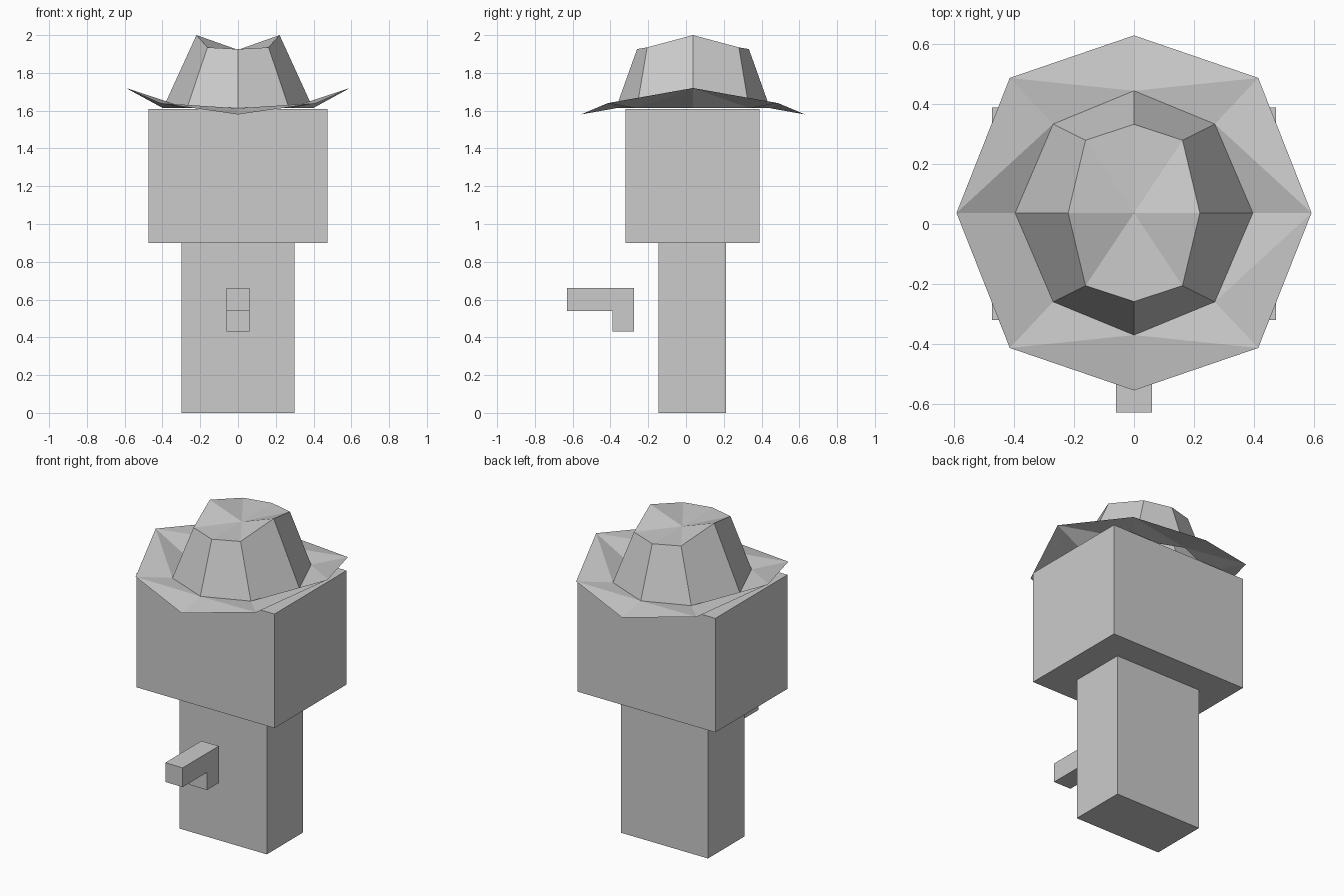
import bpy, bmesh

if "Cube" in bpy.data.objects:
    bpy.data.objects.remove(bpy.data.objects["Cube"])

CY = 0.037  # hat centre along y


def make(name, bm):
    bmesh.ops.recalc_face_normals(bm, faces=bm.faces)
    mesh = bpy.data.meshes.new(name)
    bm.to_mesh(mesh)
    bm.free()
    bpy.context.collection.objects.link(bpy.data.objects.new(name, mesh))


def prism(name, profile, half_width):
    """Extrude a (y, z) side profile symmetrically along x."""
    bm = bmesh.new()
    face = bm.faces.new([bm.verts.new((-half_width, y, z)) for y, z in profile])
    ext = bmesh.ops.extrude_face_region(bm, geom=[face])
    verts = [v for v in ext["geom"] if isinstance(v, bmesh.types.BMVert)]
    bmesh.ops.translate(bm, verts=verts, vec=(2 * half_width, 0, 0))
    make(name, bm)


def box(name, half_width, y0, y1, z0, z1):
    prism(name, [(y0, z0), (y1, z0), (y1, z1), (y0, z1)], half_width)


def ring(bm, side, diag, end):
    """Eight-sided ring mirrored in x and y from side, diagonal and end points."""
    (sx, sz), (dx, dy, dz), (ey, ez) = side, diag, end
    pts = [(sx, 0, sz), (dx, dy, dz), (0, ey, ez), (-dx, dy, dz),
           (-sx, 0, sz), (-dx, -dy, dz), (0, -ey, ez), (dx, -dy, dz)]
    return [bm.verts.new((x, y + CY, z)) for x, y, z in pts]


# Body and head blocks
box("body", 0.30, -0.145, 0.212, 0, 0.90)
box("head", 0.475, -0.32, 0.39, 0.90, 1.61)

# Floating L-shaped hand tool in front
prism("hand_tool", [(-0.63, 0.54), (-0.39, 0.54), (-0.39, 0.43),
                    (-0.275, 0.43), (-0.275, 0.66), (-0.63, 0.66)], 0.06)

# Hat: upturned brim, tapered crown, dented top
bm = bmesh.new()
outer = ring(bm, (0.593, 1.72), (0.415, 0.451, 1.64), (0.593, 1.58))
base = ring(bm, (0.397, 1.613), (0.27, 0.297, 1.613), (0.408, 1.613))
top = ring(bm, (0.22, 2.0), (0.162, 0.243, 1.935), (0.296, 1.926))
dent = bm.verts.new((0, CY, 1.922))
for i in range(8):
    j = (i + 1) % 8
    # Brim creases run from side tips to base diagonals, and from
    # outer diagonals to the front and back of the base
    if i % 4 in (0, 1):
        bm.faces.new((outer[i], outer[j], base[j]))
        bm.faces.new((outer[i], base[j], base[i]))
    else:
        bm.faces.new((outer[i], outer[j], base[i]))
        bm.faces.new((outer[j], base[j], base[i]))
    bm.faces.new((base[i], base[j], top[j], top[i]))
    bm.faces.new((top[i], top[j], dent))
make("hat", bm)
